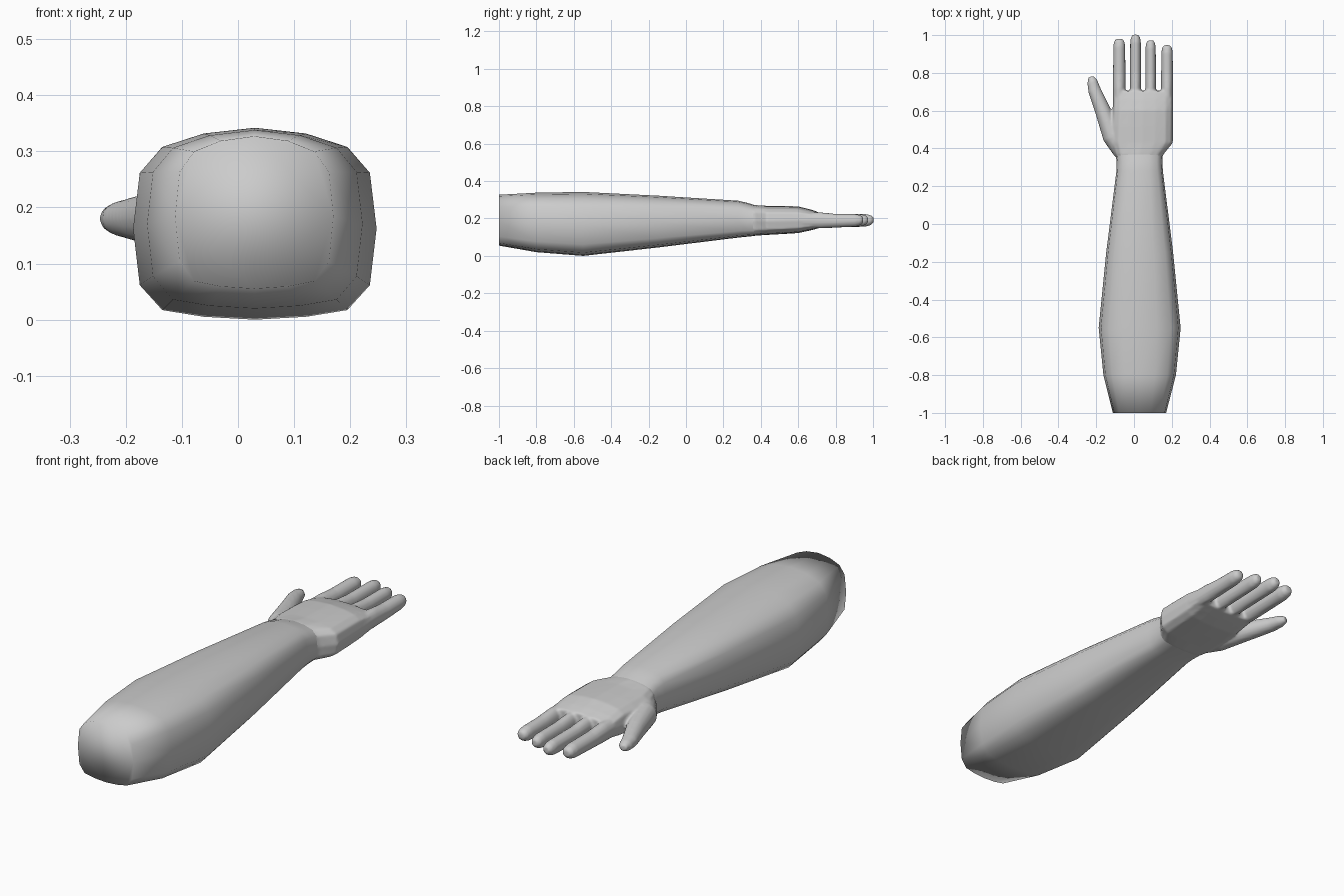
import bpy, bmesh, math
from mathutils import Vector

if "Cube" in bpy.data.objects:
    bpy.data.objects.remove(bpy.data.objects["Cube"])

# Half outline of the arm cross-section (x, z), mirrored to a full ring
half = [(0, 1), (.42, .94), (.76, .8), (.945, .53), (1, -.05),
        (.945, -.64), (.76, -.9), (.42, -.97), (0, -1)]
ARM = half + [(-x, z) for x, z in half[-2:0:-1]]
ROUND = [(math.sin(a * math.tau / 16), math.cos(a * math.tau / 16)) for a in range(16)]


def loft(bm, rows, profile, direction=(0, 1), cap_end=True):
    """Skin rings given as (centre, half width, half height) along a direction in xy."""
    d = Vector((direction[0], direction[1], 0)).normalized()
    side = Vector((d.y, -d.x, 0))
    rings = []
    for c, rx, rz in rows:
        rings.append([bm.verts.new(Vector(c) + side * (rx * u) + Vector((0, 0, rz * v)))
                      for u, v in profile])
    n = len(profile)
    faces = []
    for a, b in zip(rings, rings[1:]):
        for i in range(n):
            j = (i + 1) % n
            faces.append(bm.faces.new((a[i], a[j], b[j], b[i])))
    faces.append(bm.faces.new(rings[0][::-1]))
    if cap_end:
        faces.append(bm.faces.new(rings[-1]))
    bmesh.ops.recalc_face_normals(bm, faces=faces)


def box_rows(sections):
    """Turn (y, xmin, xmax, zmin, zmax) into loft rows."""
    return [(((x0 + x1) / 2, y, (z0 + z1) / 2), (x1 - x0) / 2, (z1 - z0) / 2)
            for y, x0, x1, z0, z1 in sections]


def finish(bm, name):
    me = bpy.data.meshes.new(name)
    bm.to_mesh(me)
    bm.free()
    me.shade_smooth()
    ob = bpy.data.objects.new(name, me)
    bpy.context.collection.objects.link(ob)
    return ob


# Forearm
bm = bmesh.new()
loft(bm, box_rows([
    (-1.0, -.112, .17, .055, .327),
    (-.8, -.162, .222, .02, .338),
    (-.55, -.187, .247, 0, .342),
    (-.15, -.147, .207, .045, .322),
    (.28, -.093, .153, .098, .295),
    (.33, -.092, .15, .103, .283),
    (.37, -.098, .153, .107, .271)]), ARM, cap_end=False)
finish(bm, "forearm")

# Palm
bm = bmesh.new()
loft(bm, box_rows([
    (.335, -.085, .142, .112, .27),
    (.37, -.102, .157, .108, .272),
    (.43, -.122, .206, .112, .268),
    (.52, -.12, .207, .117, .267),
    (.60, -.114, .207, .122, .265),
    (.66, -.112, .207, .135, .25),
    (.705, -.111, .207, .146, .236)]), ARM)

# Fingers: centre x, half width, tip y
for x, r, tip in [(-.078, .033, .98), (.008, .0295, 1.002), (.088, .0285, .972), (.175, .0315, .947)]:
    loft(bm, [((x, .62, .19), r, .042), ((x, .72, .19), r, .043),
              ((x, .80, .188), r, .037), ((x, tip - .04, .19), r * .97, .034),
              ((x, tip - .014, .191), r * .85, .027), ((x, tip, .192), r * .5, .016)], ROUND)

# Thumb: centre x, y, half width, half height
thumb = [(-.075, .37, .03, .05), (-.112, .46, .053, .056), (-.165, .60, .042, .044),
         (-.21, .71, .034, .031), (-.221, .755, .028, .025), (-.229, .78, .014, .014)]
loft(bm, [((x, y, .18), rx, rz) for x, y, rx, rz in thumb], ROUND, (-.365, .93))
hand = finish(bm, "hand")

# Fuse palm, fingers and thumb into one soft skin
fuse = hand.modifiers.new("fuse", 'REMESH')
fuse.mode = 'VOXEL'
fuse.voxel_size = .006
fuse.use_smooth_shade = True
soft = hand.modifiers.new("soften", 'SMOOTH')
soft.factor = .5
soft.iterations = 5
